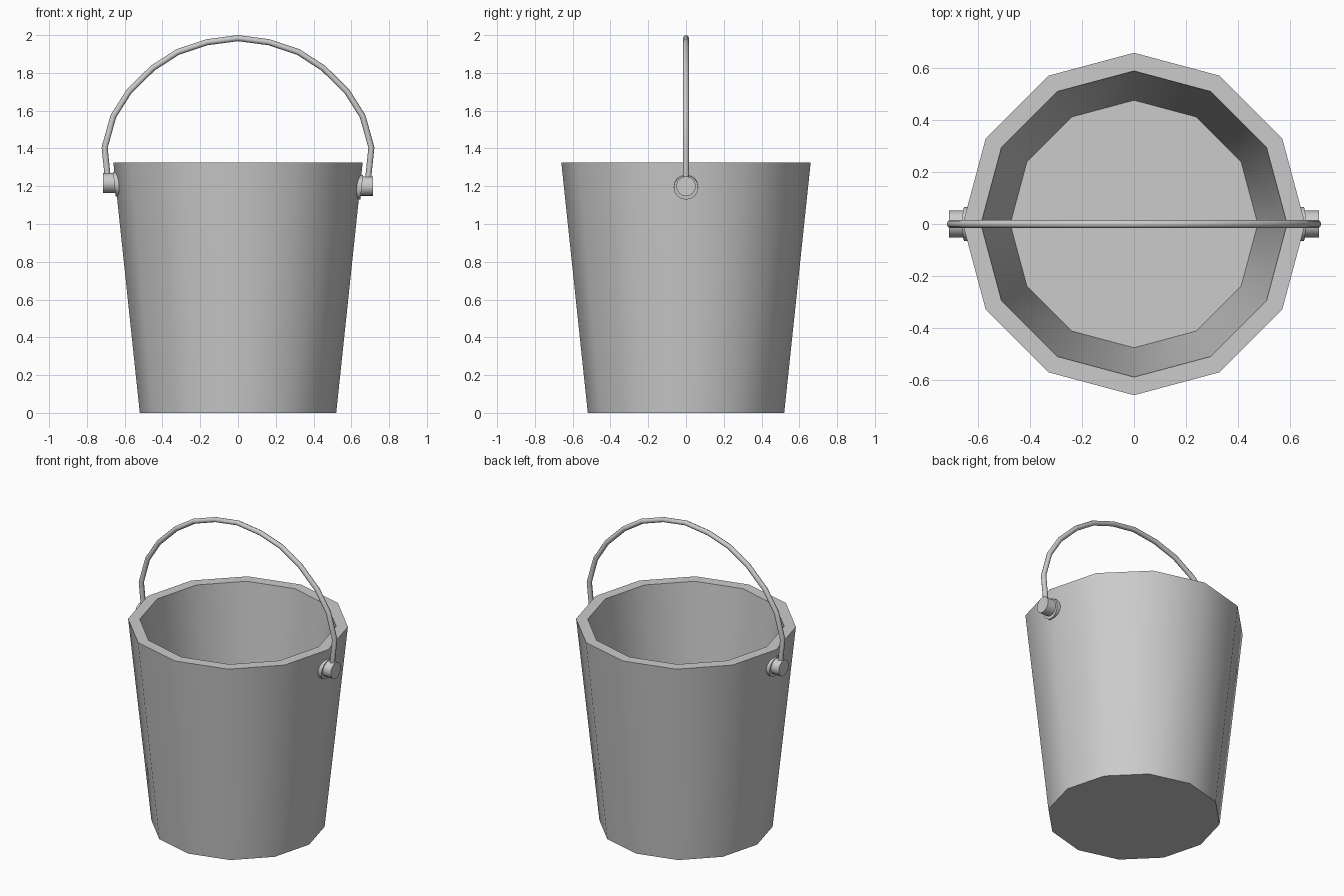
import bpy, bmesh
from math import cos, sin, pi, radians
from mathutils import Matrix

if "Cube" in bpy.data.objects:
    bpy.data.objects.remove(bpy.data.objects["Cube"])


def finish(name, bm, angle=40):
    bmesh.ops.recalc_face_normals(bm, faces=bm.faces)
    mesh = bpy.data.meshes.new(name)
    bm.to_mesh(mesh)
    bm.free()
    ob = bpy.data.objects.new(name, mesh)
    bpy.context.collection.objects.link(ob)
    bpy.ops.object.select_all(action='DESELECT')
    bpy.context.view_layer.objects.active = ob
    ob.select_set(True)
    bpy.ops.object.shade_smooth_by_angle(angle=radians(angle))
    return ob


# Bucket body: 12-sided profile from outer bottom, over the rim, to inner floor
SIDES = 12
profile = [(0.52, 0), (0.66, 1.325), (0.59, 1.325), (0.477, 0.05)]
bm = bmesh.new()
rings = [[bm.verts.new((r * cos(2 * pi * i / SIDES), r * sin(2 * pi * i / SIDES), z))
          for i in range(SIDES)] for r, z in profile]
for a, b in zip(rings, rings[1:]):
    for i in range(SIDES):
        j = (i + 1) % SIDES
        bm.faces.new((a[i], a[j], b[j], b[i]))
bm.faces.new(rings[0][::-1])
bm.faces.new(rings[-1])
finish("bucket_body", bm)


def disc(name, side, x0, x1, z, radius, tilt=0):
    # Short cylinder lying along x, optionally leaning with the wall
    bm = bmesh.new()
    place = (Matrix.Translation((side * (x0 + x1) / 2, 0, z))
             @ Matrix.Rotation(side * (pi / 2 + tilt), 4, 'Y'))
    bmesh.ops.create_cone(bm, cap_ends=True, segments=16, radius1=radius,
                          radius2=radius, depth=x1 - x0, matrix=place)
    finish(name, bm)


# Handle pivots: a flange on the wall and a peg on each side
for side, label, z in ((-1, "left", 1.217), (1, "right", 1.2)):
    disc(label + "_flange", side, 0.625, 0.655, z - 0.005, 0.065, radians(6))
    disc(label + "_peg", side, 0.63, 0.714, z, 0.052)

# Wire handle: mirrored half path swept with a round section
half = [(0.685, 1.2), (0.706, 1.405), (0.66, 1.57), (0.578, 1.70),
        (0.452, 1.825), (0.32, 1.91), (0.165, 1.962)]
path = [(-x, z) for x, z in half] + [(0, 1.984)] + half[::-1]
curve = bpy.data.curves.new("handle", 'CURVE')
curve.dimensions = '3D'
curve.bevel_depth = 0.016
curve.bevel_resolution = 2
curve.use_fill_caps = True
spline = curve.splines.new('POLY')
spline.points.add(len(path) - 1)
for p, (x, z) in zip(spline.points, path):
    p.co = (x, 0, z, 1)
spline.use_smooth = True
bpy.context.collection.objects.link(bpy.data.objects.new("handle", curve))
